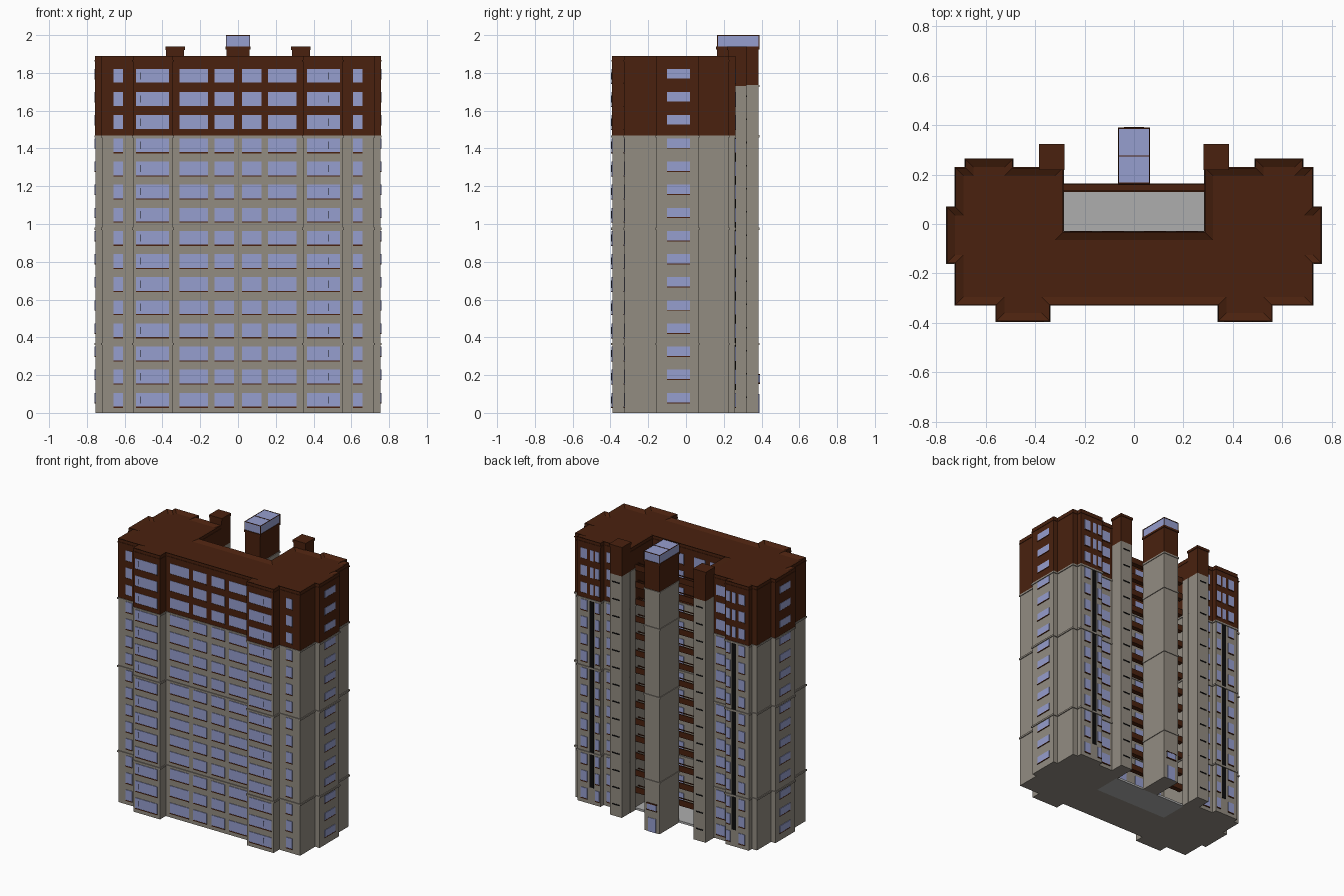
import bpy, bmesh
from mathutils import Vector

if "Cube" in bpy.data.objects:
    bpy.data.objects.remove(bpy.data.objects["Cube"])


def material(name, rgb):
    m = bpy.data.materials.new(name)
    m.diffuse_color = (*rgb, 1)
    m.use_nodes = True
    m.node_tree.nodes["Principled BSDF"].inputs["Base Color"].default_value = m.diffuse_color
    return m


STONE = material("warm grey stone", (0.29, 0.262, 0.222))
BROWN = material("dark brown", (0.068, 0.0155, 0.0045))
GLASS = material("pale blue glass", (0.305, 0.342, 0.62))
PAVING = material("light grey paving", (0.42, 0.42, 0.42))
BLACK = material("black", (0.004, 0.004, 0.004))


def finish(name, bm, mat):
    bmesh.ops.recalc_face_normals(bm, faces=bm.faces)
    me = bpy.data.meshes.new(name)
    bm.to_mesh(me)
    bm.free()
    me.materials.append(mat)
    ob = bpy.data.objects.new(name, me)
    bpy.context.collection.objects.link(ob)
    return ob


def boxes(name, mat, items):
    """One object made of boxes (x0, x1, y0, y1, z0, z1)."""
    bm = bmesh.new()
    for x0, x1, y0, y1, z0, z1 in items:
        vs = bmesh.ops.create_cube(bm, size=1)["verts"]
        for v in vs:
            v.co = Vector(((x0 + x1) / 2 + v.co.x * (x1 - x0),
                           (y0 + y1) / 2 + v.co.y * (y1 - y0),
                           (z0 + z1) / 2 + v.co.z * (z1 - z0)))
    return finish(name, bm, mat)


def mirrored(items):
    return items + [(-b, -a, *rest) for a, b, *rest in items]


# Right half of the footprint, front to back, then mirrored
half = [(.345, -.325), (.345, -.39), (.555, -.39), (.555, -.325), (.72, -.325),
        (.72, -.155), (.755, -.155), (.755, .065), (.72, .065), (.72, .225),
        (.68, .225), (.68, .26), (.495, .26), (.495, .225), (.29, .225), (.29, -.035)]
outline = [Vector(p) for p in half] + [Vector((-x, y)) for x, y in reversed(half)]


def grown(d):
    """Footprint moved outwards by d (all corners are square)."""
    pts, n = [], len(outline)
    for i, p in enumerate(outline):
        a = (p - outline[i - 1]).normalized()
        b = (outline[(i + 1) % n] - p).normalized()
        pts.append(p + d * Vector((a.y + b.y, -a.x - b.x)))
    return pts


def prism(name, mat, d, z0, z1, parapet=0):
    bm = bmesh.new()
    base = bm.faces.new([bm.verts.new((p.x, p.y, z0)) for p in grown(d)])
    ext = bmesh.ops.extrude_face_region(bm, geom=[base])["geom"]
    for v in ext:
        if isinstance(v, bmesh.types.BMVert):
            v.co.z = z1
    if parapet:
        top = [f for f in ext if isinstance(f, bmesh.types.BMFace)]
        bm.normal_update()
        bmesh.ops.recalc_face_normals(bm, faces=bm.faces)
        bmesh.ops.inset_region(bm, faces=top, thickness=parapet, use_even_offset=True)
        for v in top[0].verts:
            v.co.z -= 0.015
    return finish(name, bm, mat)


SPLIT, ROOF, BROWN_BACK = 1.465, 1.89, 1.73
BANDS = (0.365, 0.975)
ROWS = [0.03 + 0.1225 * i for i in range(15)]

# Main block: stone shaft, brown crown with parapet, string courses
prism("stone_shaft", STONE, 0, 0, SPLIT)
prism("brown_crown", BROWN, 0.002, SPLIT, ROOF, 0.032)
prism("crown_coping", BROWN, 0.005, ROOF - 0.03, ROOF - 0.022)
for z in BANDS:
    prism("string_course", STONE, 0.006, z - 0.006, z + 0.006)
prism("crown_course", STONE, 0.006, SPLIT - 0.008, SPLIT + 0.004)

# Rear lift tower with glass lantern
boxes("tower_shaft", STONE, [(-.06, .06, .165, .385, 0, BROWN_BACK)])
boxes("tower_top", BROWN, [(-.06, .06, .165, .385, BROWN_BACK, 1.93),
                           (-.065, .065, .16, .39, 1.925, 1.94)])
boxes("tower_bands", STONE, [(-.065, .065, .165, .39, z - .006, z + .006)
                             for z in BANDS + (SPLIT, BROWN_BACK)])
boxes("tower_lantern", GLASS, [(-.061, .061, .167, .386, 1.94, 1.998)])
boxes("lantern_frame", BROWN,
      [(-.0635, .0635, y - .002, y + .002, 1.996, 2.0) for y in (.167, .275, .387)]
      + mirrored([(.0605, .0635, .165, .389, 1.996, 2.0)])
      + mirrored([(.0605, .0635, y - .002, y + .002, 1.94, 2.0) for y in (.167, .387)]))
boxes("tower_window", GLASS, [(-.035, .035, .385, .392, .16, .2),
                              (-.03, .03, .385, .388, 0, .1)])
boxes("tower_window_frame", BROWN, [(-.04, .04, .385, .393, .2, .206),
                                    (-.04, .04, .385, .393, .154, .16)])

# Two rear stair columns
boxes("stair_columns", STONE, mirrored([(.285, .38, .222, .32, 0, BROWN_BACK),
                                        (.283, .3, .165, .226, 0, BROWN_BACK)]))
boxes("stair_column_tops", BROWN, mirrored([(.285, .38, .222, .32, BROWN_BACK, 1.93),
                                            (.281, .384, .218, .324, 1.922, 1.94)]))
boxes("stair_vents", BLACK, mirrored([(.305, .36, .319, .323, z + .05, z + .058)
                                      for z in ROWS[:14]]))

# Courtyard floor and the access bridges across the recess
boxes("courtyard_floor", PAVING, [(-.29, .29, -.036, .165, -0.0, .015)])
bridges = []
for z in ROWS[1:]:
    bridges += [(-.287, .287, .13, .165, z - .03, z - .018),
                (-.287, .287, .158, .165, z - .03, z + .012),
                (-.287, .287, .13, .135, z + .006, z + .012)]
boxes("access_bridges", BROWN, bridges)

# Front windows: (x0, x1, wall y)
front = [(.02, .125, -.325), (.16, .31, -.325), (.365, .54, -.39), (.61, .66, -.325)]
T = 0.004
boxes("front_windows", GLASS, mirrored([(a, b, y - T, y + T, z, z + .076)
                                        for a, b, y in front for z in ROWS]))
boxes("front_sills", BROWN, mirrored([(a, b, y - T - .002, y, z - .003, z + .003)
                                      for a, b, y in front for z in ROWS]))
boxes("front_mullions", BLACK, [(x - .002, x + .002, -.396, -.39, z + .02, z + .058)
                                for x in (-.515, .48) for z in ROWS])

# Side windows
boxes("side_windows", GLASS, mirrored([(.75, .755 + T, -.1, .02, z + .025, z + .076)
                                       for z in ROWS]))
boxes("side_sills", BROWN, mirrored([(.75, .76, -.1, .02, z + .021, z + .026)
                                     for z in ROWS]))

# Rear windows, including the recess wall
rear = [(.4, .47, .225), (.503, .535, .26), (.6, .65, .26),
        (.04, .13, -.035), (.17, .26, -.035)]
boxes("rear_windows", GLASS, mirrored([(a, b, y - T, y + T, z, z + .076)
                                       for a, b, y in rear for z in ROWS]))
boxes("rear_sills", BROWN, mirrored([(a, b, y, y + T + .002, z - .003, z + .003)
                                     for a, b, y in rear for z in ROWS]))
boxes("rear_dark_strips", BLACK, mirrored([(.547, .58, .255, .264, .12, SPLIT - .01)]))
boxes("rear_crown_windows", GLASS, mirrored([(.55, .578, .255, .264, z, z + .076)
                                             for z in ROWS[12:]]))
